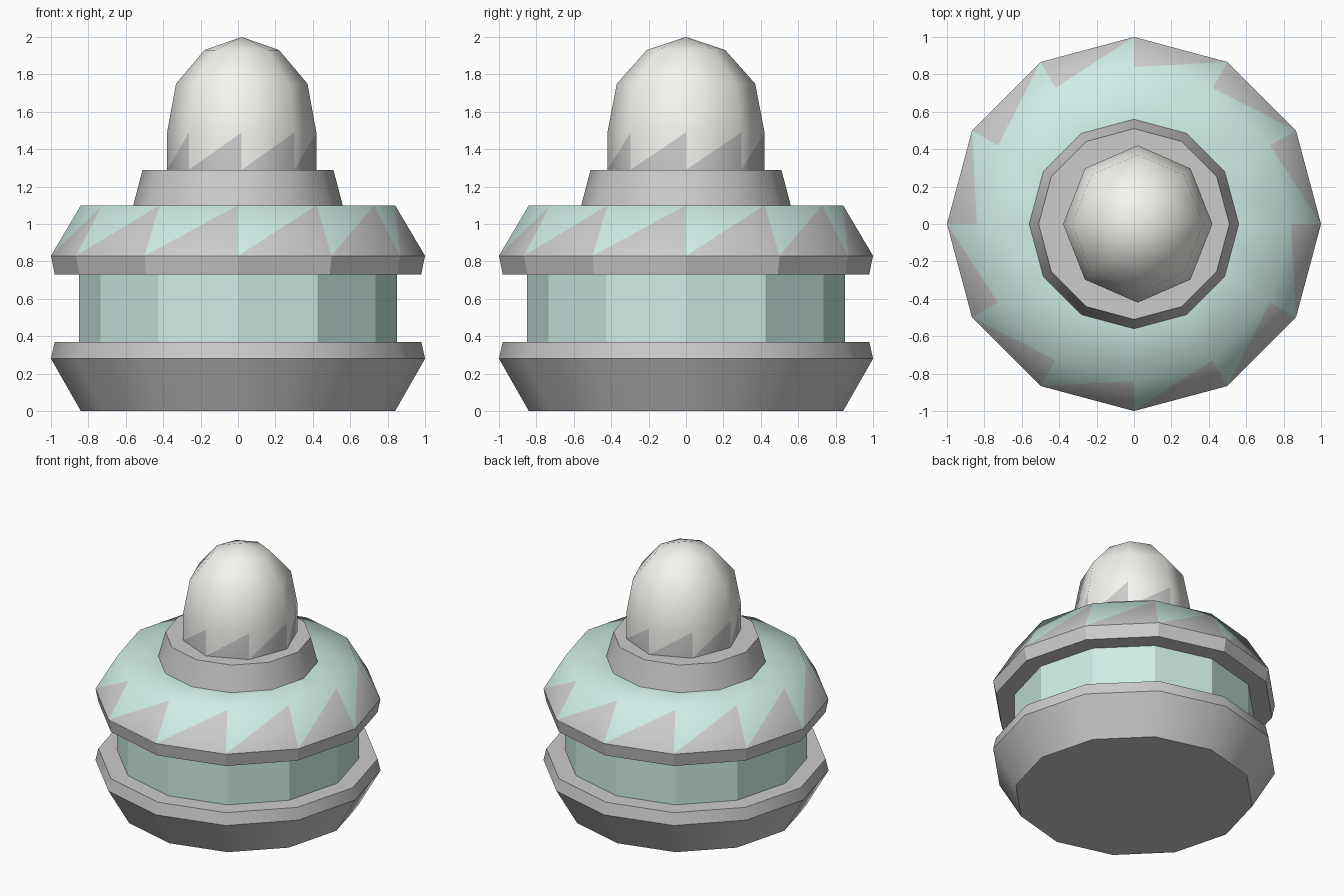
import bpy, bmesh, math

if "Cube" in bpy.data.objects:
    bpy.data.objects.remove(bpy.data.objects["Cube"])


def material(name, rgb):
    m = bpy.data.materials.new(name)
    m.diffuse_color = (*rgb, 1)
    m.use_nodes = True
    m.node_tree.nodes["Principled BSDF"].inputs["Base Color"].default_value = m.diffuse_color
    return m


GREY = material("grey", (0.8, 0.8, 0.8))
TEAL = material("teal", (0.62, 0.85, 0.79))
CREAM = material("cream", (0.93, 0.91, 0.87))


def lathe(name, profile, sides=12, mats=(), angle=40, zigzag=None, cx=0, sx=1):
    """Revolve a bottom-to-top (radius, z) profile; 'zigzag' is the band that
    is split into triangles, with the lower ones in the second material."""
    bm = bmesh.new()
    rings = []
    for r, z in profile:
        if r == 0:
            rings.append([bm.verts.new((cx, 0, z))] * sides)
        else:
            steps = [math.tau * i / sides for i in range(sides)]
            rings.append([bm.verts.new((cx + r * sx * math.cos(a), r * math.sin(a), z)) for a in steps])
    for k, (lo, hi) in enumerate(zip(rings, rings[1:])):
        for i in range(sides):
            j = (i + 1) % sides
            if k == zigzag:
                bm.faces.new((lo[i], lo[j], hi[j])).material_index = 1
                bm.faces.new((lo[i], hi[j], hi[i]))
            else:
                bm.faces.new(list(dict.fromkeys((lo[i], lo[j], hi[j], hi[i]))))
    mesh = bpy.data.meshes.new(name)
    bm.to_mesh(mesh)
    bm.free()
    ob = bpy.data.objects.new(name, mesh)
    bpy.context.collection.objects.link(ob)
    for m in mats:
        mesh.materials.append(m)
    bpy.ops.object.select_all(action='DESELECT')
    ob.select_set(True)
    bpy.context.view_layer.objects.active = ob
    if angle:
        bpy.ops.object.shade_smooth_by_angle(angle=math.radians(angle))
    return ob


# Flared base with a short upright lip
lathe("base", [(0, 0), (0.84, 0), (1, 0.28), (0.98, 0.37), (0, 0.37)], angle=32)

# Recessed faceted band
lathe("middle_band", [(0.85, 0.37), (0.85, 0.73)], mats=[TEAL], angle=None)

# Overhanging rim below the roof
lathe("roof_rim", [(0, 0.73), (0.98, 0.73), (1, 0.83)], angle=None)

# Sloping roof with grey triangle pattern
lathe("roof", [(1, 0.83), (0.84, 1.10), (0.5, 1.10)], mats=[TEAL, GREY], angle=65, zigzag=0)

# Tapered collar
lathe("collar", [(0.56, 1.10), (0.51, 1.29), (0, 1.29)], angle=40)

# Eight-sided rounded dome, grey triangles round its foot
lathe("dome", [(0.42, 1.29), (0.42, 1.49), (0.37, 1.75), (0.21, 1.93), (0, 2)],
      sides=8, mats=[CREAM, GREY], angle=65, zigzag=0, cx=0.02, sx=0.95)
